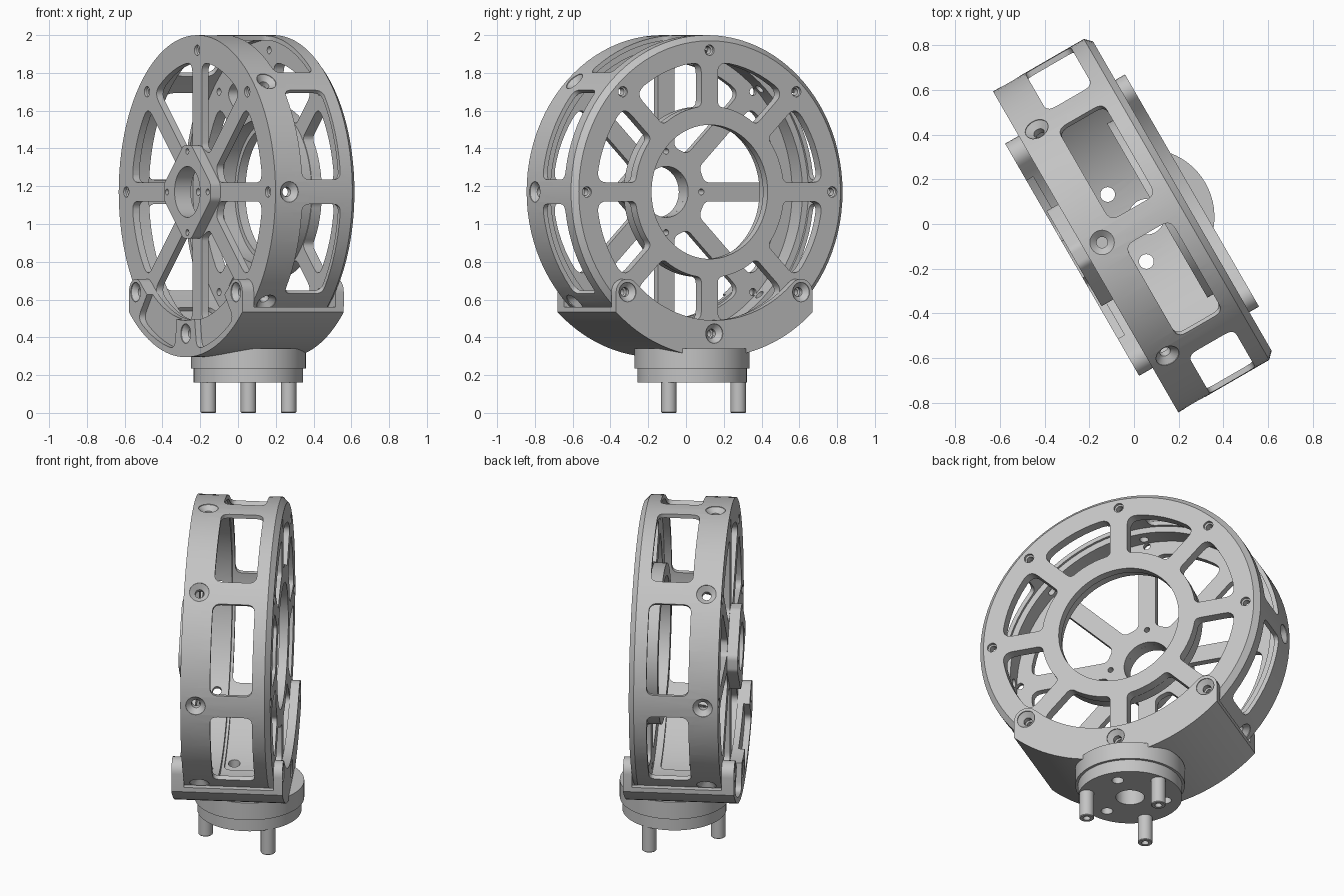
import bpy, bmesh
from math import sin, cos, asin, acos, pi, radians, degrees
from mathutils import Vector, Matrix

if "Cube" in bpy.data.objects:
    bpy.data.objects.remove(bpy.data.objects["Cube"])

HUB_Z = 1.17                 # height of the wheel axis
OUTER, RIM = 0.83, 0.69      # wheel radius, inner edge of the face rims
SCREW_R = 0.75               # bolt circle on the faces
BASE_X = 0.064               # base centre along the wheel axis
TURN = Matrix.Rotation(radians(30), 4, 'Z')
X, Z = Vector((1, 0, 0)), Vector((0, 0, 1))

grey = bpy.data.materials.new("light_grey")
grey.use_nodes = True
GREY = (0.55, 0.55, 0.55, 1)
grey.diffuse_color = GREY
grey.node_tree.nodes["Principled BSDF"].inputs["Base Color"].default_value = GREY


def polar(r, deg):
    """Point (y, z) on the wheel face, angle measured from the top."""
    return Vector((r * sin(radians(deg)), HUB_Z + r * cos(radians(deg))))


def arc(r, start, end, n):
    return [polar(r, start + (end - start) * i / n) for i in range(n + 1)]


def fillet(corners, steps=5):
    """Round a 2D outline given as (point, radius) pairs."""
    out = []
    for i, (p, r) in enumerate(corners):
        if not r:
            out.append(p)
            continue
        a = p + (corners[i - 1][0] - p).normalized() * r
        b = p + (corners[(i + 1) % len(corners)][0] - p).normalized() * r
        for s in range(steps + 1):
            t = s / steps
            out.append(a * (1 - t) ** 2 + p * 2 * t * (1 - t) + b * t * t)
    return out


def loft(bm, rings, loop=False):
    """Skin a stack of rings; cap the ends unless the stack is a loop."""
    vs = [[bm.verts.new(p) for p in ring] for ring in rings]
    n = len(vs[0])
    pairs = list(zip(vs, vs[1:])) + ([(vs[-1], vs[0])] if loop else [])
    for lo, hi in pairs:
        for i in range(n):
            j = (i + 1) % n
            bm.faces.new((lo[i], lo[j], hi[j], hi[i]))
    if not loop:
        bm.faces.new(vs[0][::-1])
        bm.faces.new(vs[-1])


def prism(bm, outline, x0, x1):
    loft(bm, [[(x, p[0], p[1]) for p in outline] for x in (x0, x1)])


def turned(bm, origin, axis, profile, seg=24, loop=False):
    """Revolve (distance, radius) pairs about an axis."""
    q = axis.to_track_quat('Z', 'Y')
    loft(bm, [[Vector(origin) + q @ Vector((r * cos(2 * pi * i / seg), r * sin(2 * pi * i / seg), d))
               for i in range(seg)] for d, r in profile], loop)


def mesh_object(name, bm):
    bmesh.ops.recalc_face_normals(bm, faces=bm.faces)
    me = bpy.data.meshes.new(name)
    bm.to_mesh(me)
    bm.free()
    ob = bpy.data.objects.new(name, me)
    bpy.context.collection.objects.link(ob)
    return ob


def part(name, bm, cut=None):
    """Finish a part: cut, colour, shade and turn it into place."""
    ob = mesh_object(name, bm)
    if cut:
        cutter = mesh_object(name + "_cutter", cut)
        cutter.hide_render = True
        mod = ob.modifiers.new("cut", 'BOOLEAN')
        mod.operation, mod.solver, mod.object = 'DIFFERENCE', 'EXACT', cutter
        dg = bpy.context.evaluated_depsgraph_get()
        ob_eval = ob.evaluated_get(dg)
        done = bpy.data.meshes.new_from_object(ob_eval)
        ob.modifiers.clear()
        ob.data = done
        bpy.data.objects.remove(cutter)
    ob.data.transform(TURN)
    ob.data.materials.clear()
    ob.data.materials.append(grey)
    bpy.ops.object.select_all(action='DESELECT')
    ob.select_set(True)
    bpy.context.view_layer.objects.active = ob
    bpy.ops.object.shade_smooth_by_angle(angle=radians(30))
    return ob


def face_window(bm, r_in, start, x0, x1):
    """Opening between two neighbouring spokes."""
    do, di = degrees(asin(0.05 / RIM)), degrees(asin(0.05 / r_in))
    pts = [(polar(RIM, start + do), 0.06)]
    pts += [(p, 0) for p in arc(RIM, start + 10, start + 35, 6)]
    pts += [(polar(RIM, start + 45 - do), 0.06), (polar(r_in, start + 45 - di), 0.03)]
    if r_in > 0.4:
        pts += [(p, 0) for p in arc(r_in, start + 32, start + 13, 4)]
    pts += [(polar(r_in, start + di), 0.03)]
    prism(bm, fillet(pts), x0, x1)


def rim_window(bm, start):
    """Rounded opening through the cylindrical wall."""
    a, b, lo, hi = start + 4.5, start + 40.5, -0.085, 0.15
    mids = [a + 5 + (b - a - 10) * i / 6 for i in range(7)]
    k = radians(OUTER)       # degrees to arc length
    pts = [(Vector((a * k, lo)), 0.045)] + [(Vector((m * k, lo)), 0) for m in mids]
    pts += [(Vector((b * k, lo)), 0.045), (Vector((b * k, hi)), 0.045)]
    pts += [(Vector((m * k, hi)), 0) for m in mids[::-1]] + [(Vector((a * k, hi)), 0.045)]
    outline = fillet(pts)
    loft(bm, [[(v, *polar(r, u / k)) for u, v in outline] for r in (0.76, 0.95)])


# Wheel: one turned shell holding both faces, the wall and the bearing sleeve
shell, cut = bmesh.new(), bmesh.new()
turned(shell, (0, 0, HUB_Z), X, [
    (-0.25, 0.135), (-0.25, OUTER), (0.22, OUTER), (0.25, 0.80), (0.25, 0.355),
    (0.20, 0.355), (0.20, 0.38), (0.12, 0.38), (0.12, 0.45), (0.19, 0.45),
    (0.19, 0.805), (-0.10, 0.805), (-0.10, 0.77), (-0.21, 0.77), (-0.21, 0.135)],
    seg=96, loop=True)
for k in range(8):
    ang = 45 * k
    face_window(cut, 0.24, ang, -0.3, -0.18)
    face_window(cut, 0.45 + 0.005, ang, 0.16, 0.3)
    rim_window(cut, ang)
    y, z = polar(SCREW_R, ang)
    turned(cut, (-0.25, y, z), X, [(-0.01, 0.028), (0.015, 0.028), (0.02, 0.02), (0.05, 0.02)], 16)
    turned(cut, (0.25, y, z), -X, [(-0.01, 0.028), (0.015, 0.028), (0.02, 0.02), (0.08, 0.02)], 16)
    y, z = polar(OUTER, ang)
    inward = Vector((0, -y, HUB_Z - z)).normalized()
    turned(cut, (-0.165, y, z), inward, [(-0.02, 0.055), (0.005, 0.055), (0.03, 0.025), (0.1, 0.025)])
    if k % 2 == 0:
        y, z = polar(0.215, ang)
        turned(cut, (0, y, z), X, [(-0.3, 0.016), (-0.15, 0.016)], 16)
part("wheel", shell, cut)

# Hub plate: a square on its corner with blunted tips
hub, cut = bmesh.new(), bmesh.new()
tips = []
for k in range(4):
    for side in (-1, 1):
        p = polar(0.25, 90 * k + side * 10)
        tips.append((p, 0.02))
prism(hub, fillet(tips), -0.31, -0.25)
turned(cut, (0, 0, HUB_Z), X, [(-0.4, 0.135), (-0.2, 0.135)], 48)
for k in range(4):
    y, z = polar(0.215, 90 * k)
    turned(cut, (0, y, z), X, [(-0.4, 0.016), (-0.2, 0.016)], 16)
part("hub_plate", hub, cut)


def base_holes(bm, top, count):
    turned(bm, (BASE_X, 0, 0.1), Z, [(0, 0.08), (top - 0.1, 0.08)], 32)
    for ang in (120, 240, 0)[:count]:
        x, y = BASE_X + 0.2 * cos(radians(ang)), 0.2 * sin(radians(ang))
        turned(bm, (x, y, 0.1), Z, [(0, 0.033), (top - 0.1, 0.033)])


# Cradle trough under the wheel
CR, SHOULDER = 0.875, 0.56
trough, cut = bmesh.new(), bmesh.new()
out_a = degrees(asin(0.6 / CR))
in_a = degrees(acos((HUB_Z - SHOULDER) / (OUTER + 0.002)))
outline = arc(CR, 180 - out_a, 180 + out_a, 32) + [Vector((-0.6, SHOULDER))]
outline += arc(OUTER + 0.002, 180 + in_a, 180 - in_a, 32) + [Vector((0.6, SHOULDER))]
prism(trough, outline, -0.25, 0.25)
base_holes(cut, 0.45, 2)
part("cradle_trough", trough, cut)

# Cradle cheeks: crescents with rounded screw lugs
lug = polar(SCREW_R, 135)
LUG_R = 0.07
right_lug = [lug + LUG_R * Vector((cos(radians(a)), sin(radians(a)))) for a in range(0, 136, 15)]
left_lug = [Vector((-p.x, p.y)) for p in right_lug]
cheek = arc(CR, 180 - out_a, 180 + out_a, 32) + left_lug
cheek += arc(SCREW_R - LUG_R, 220, 140, 28) + right_lug[::-1]
for name, x0, x1, face, inward in (("front_cheek", -0.32, -0.25, -0.32, X),
                                   ("back_cheek", 0.25, 0.30, 0.30, -X)):
    bm, cut = bmesh.new(), bmesh.new()
    prism(bm, cheek, x0, x1)
    for ang in (135, 180, 225):
        y, z = polar(SCREW_R, ang)
        turned(cut, (face, y, z), inward, [(-0.01, 0.052), (0.005, 0.052), (0.03, 0.024), (0.1, 0.024)])
    if name == "front_cheek":
        for start in (143, 188):
            pts = [(polar(0.65, start), 0), (polar(0.84, start), 0.05)]
            pts += [(p, 0) for p in arc(0.84, start + 5, start + 24, 6)]
            pts += [(polar(0.84, start + 29), 0.05), (polar(0.65, start + 29), 0)]
            prism(cut, fillet(pts), -0.35, -0.285)
    part(name, bm, cut)

# Round base in two steps
base, cut = bmesh.new(), bmesh.new()
turned(base, (BASE_X, 0, 0), Z, [(0.16, 0.29), (0.235, 0.29), (0.235, 0.305), (0.34, 0.305)], 64)
base_holes(cut, 0.5, 3)
part("round_base", base, cut)

# Three tubular feet
for k in range(3):
    ang = radians(60 + 120 * k)
    foot = bmesh.new()
    turned(foot, (BASE_X + 0.245 * cos(ang), 0.245 * sin(ang), 0), Z,
           [(0.06, 0.002), (0.06, 0.02), (0, 0.02), (0, 0.037), (0.004, 0.041), (0.165, 0.041)])
    part("foot_%d" % (k + 1), foot)
